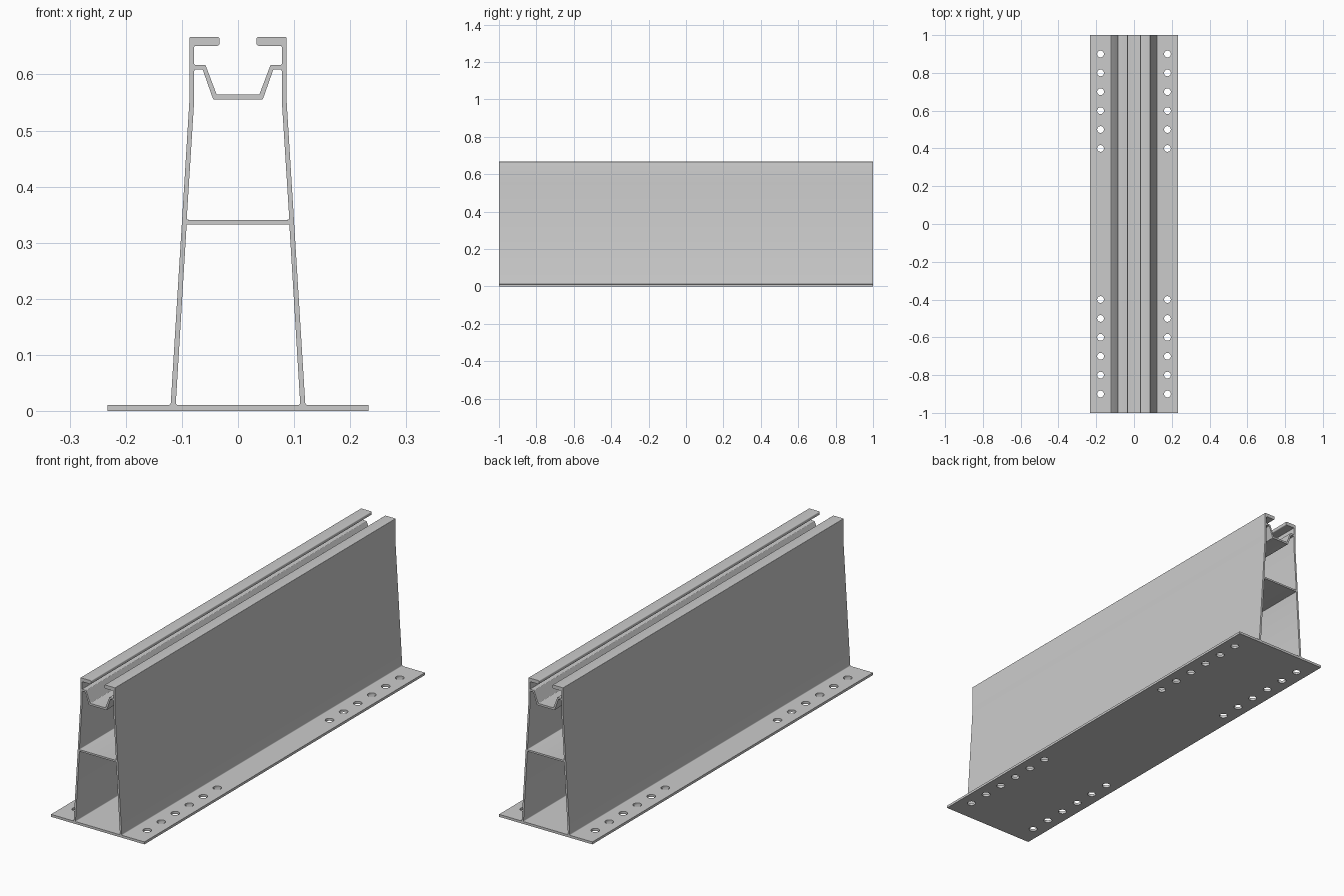
import bpy, bmesh, math
from mathutils import Vector

if "Cube" in bpy.data.objects:
    bpy.data.objects.remove(bpy.data.objects["Cube"])


def rounded(points, steps=4):
    """Closed outline from (x, z, radius) points, with filleted corners."""
    out = []
    n = len(points)
    for i, (x, z, r) in enumerate(points):
        p = Vector((x, z))
        if r == 0:
            out.append(p)
            continue
        a = (Vector(points[i - 1][:2]) - p).normalized()
        b = (Vector(points[(i + 1) % n][:2]) - p).normalized()
        half = a.angle(b) / 2
        t = r / math.tan(half)
        centre = p + (a + b).normalized() * (r / math.sin(half))
        start, end = p + a * t - centre, p + b * t - centre
        sweep = start.angle(end)
        for k in range(steps + 1):
            f = k / steps
            out.append(centre + (start * math.sin((1 - f) * sweep)
                                 + end * math.sin(f * sweep)) / math.sin(sweep))
    return out


def mirrored(half):
    return half + [(-x, z, r) for x, z, r in reversed(half)]


def circle(x, y, r, n=24):
    return [(x + r * math.cos(math.tau * i / n), y + r * math.sin(math.tau * i / n))
            for i in range(n)]


def extrude(name, outlines, depth):
    """Fill flat outlines (inner ones become holes) and extrude both ways."""
    curve = bpy.data.curves.new(name, 'CURVE')
    curve.dimensions = '2D'
    curve.fill_mode = 'BOTH'
    curve.extrude = depth
    for pts in outlines:
        s = curve.splines.new('POLY')
        s.points.add(len(pts) - 1)
        for sp, p in zip(s.points, pts):
            sp.co = (p[0], p[1], 0, 1)
        s.use_cyclic_u = True
    ob = bpy.data.objects.new(name, curve)
    bpy.context.collection.objects.link(ob)
    bpy.ops.object.select_all(action='DESELECT')
    ob.select_set(True)
    bpy.context.view_layer.objects.active = ob
    bpy.ops.object.convert(target='MESH')
    ob = bpy.context.view_layer.objects.active
    bm = bmesh.new()
    bm.from_mesh(ob.data)
    bmesh.ops.remove_doubles(bm, verts=bm.verts, dist=1e-5)
    bmesh.ops.recalc_face_normals(bm, faces=bm.faces)
    bm.to_mesh(ob.data)
    bm.free()
    bpy.ops.object.shade_smooth_by_angle(angle=math.radians(30))
    return ob


# Base plate with four rows of bolt holes
PLATE = 0.011
holes = [circle(sx * 0.177, sy * (0.4 + 0.1 * i), 0.018)
         for sx in (-1, 1) for sy in (-1, 1) for i in range(6)]
plate = extrude("base_plate",
                [[(-0.233, -1), (0.233, -1), (0.233, 1), (-0.233, 1)]] + holes, PLATE / 2)
plate.location.z = PLATE / 2

# Rail: leaning walls, cross web, channel and top lips (left half, mirrored)
FOOT = PLATE - 0.0005
rail_half = [
    (-0.0915, 0.333, 0.003),                             # under the cross web
    (-0.111, PLATE, 0.004), (-0.106, PLATE, 0), (-0.106, FOOT, 0),
    (-0.125, FOOT, 0), (-0.125, PLATE, 0), (-0.120, PLATE, 0.004),
    (-0.0865, 0.555, 0), (-0.0865, 0.667, 0.002),        # outer wall
    (-0.033, 0.667, 0.004), (-0.033, 0.651, 0.004),      # lip
    (-0.078, 0.651, 0.002), (-0.078, 0.617, 0.002),      # slot
    (-0.058, 0.617, 0.003), (-0.038, 0.564, 0.003),      # channel
]
cavity_half = [
    (-0.0915, 0.341, 0.003), (-0.078, 0.555, 0), (-0.078, 0.609, 0.003),
    (-0.063, 0.609, 0.003), (-0.044, 0.555, 0.003),
]
rail = extrude("rail_profile",
               [rounded(mirrored(rail_half)), rounded(mirrored(cavity_half))], 1.0)
rail.rotation_euler.x = math.radians(90)
